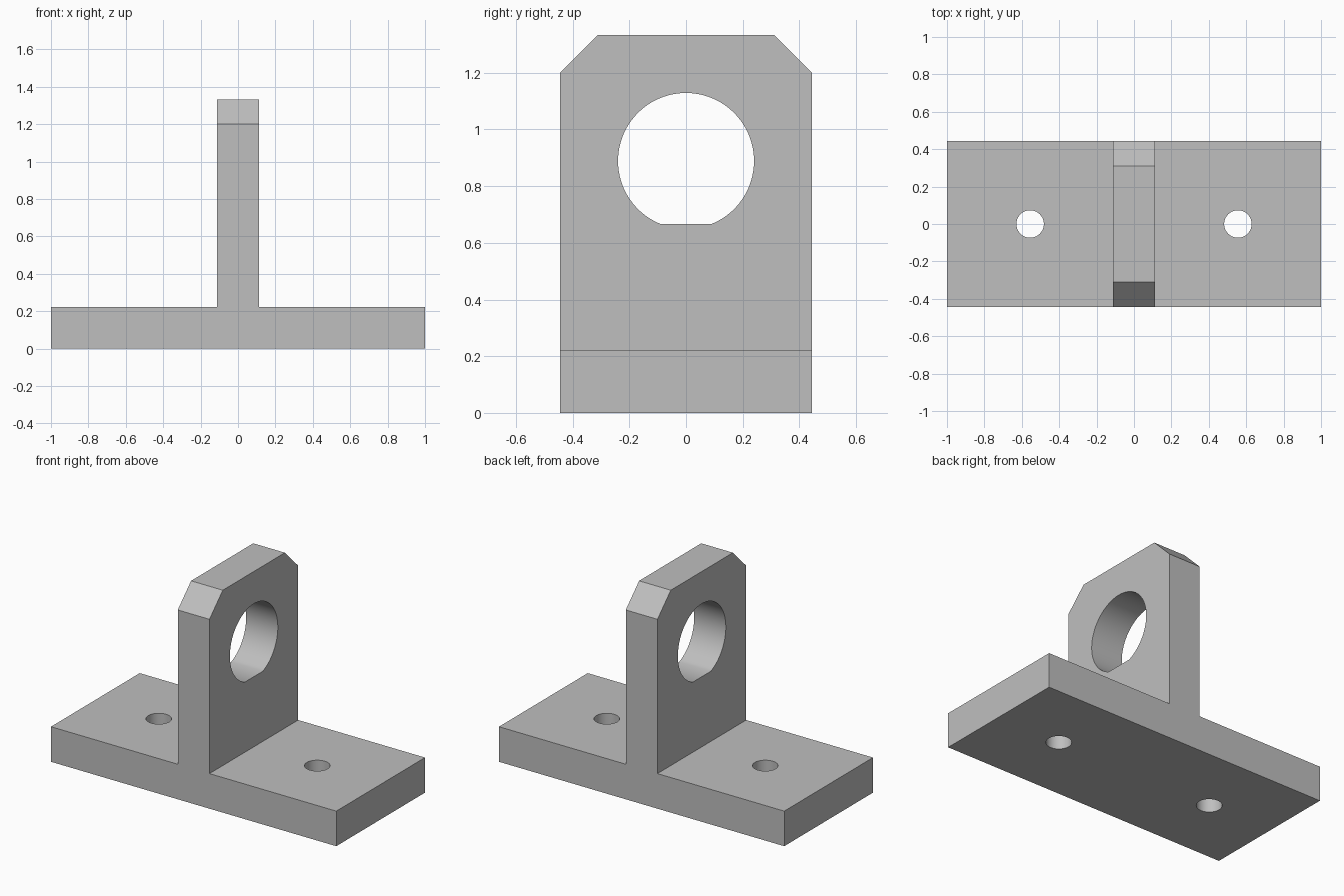
import bpy, bmesh, math
from mathutils import Vector

cube = bpy.data.objects.get("Cube")
if cube:
    bpy.data.objects.remove(cube, do_unlink=True)

U = 2 / 9                      # thickness of base and upright
HALF_DEPTH = 2 * U
HEIGHT = 6 * U
CHAMFER = 0.6 * U
BORE_Z, BORE_R = 4 * U, 0.24
BOLT_X, BOLT_R = 2.5 * U, 0.0735

grey = bpy.data.materials.new("plain grey")
grey.use_nodes = True
colour = (0.52, 0.52, 0.52, 1)
grey.diffuse_color = colour
grey.node_tree.nodes["Principled BSDF"].inputs["Base Color"].default_value = colour


def prism(name, outline, start, sweep):
    """Extrude a closed outline of 3D offsets from start along sweep."""
    bm = bmesh.new()
    verts = [bm.verts.new(Vector(start) + Vector(p)) for p in outline]
    face = bm.faces.new(verts)
    result = bmesh.ops.extrude_face_region(bm, geom=[face])
    moved = [v for v in result["geom"] if isinstance(v, bmesh.types.BMVert)]
    bmesh.ops.translate(bm, verts=moved, vec=sweep)
    bmesh.ops.recalc_face_normals(bm, faces=bm.faces)
    mesh = bpy.data.meshes.new(name)
    bm.to_mesh(mesh)
    bm.free()
    mesh.materials.append(grey)
    obj = bpy.data.objects.new(name, mesh)
    bpy.context.collection.objects.link(obj)
    return obj


def arc(radius, a, b, steps):
    return [(radius * math.cos(a + (b - a) * i / steps),
             radius * math.sin(a + (b - a) * i / steps)) for i in range(steps + 1)]


# Base plate and upright as one T-shaped section
half = [(1, 0), (1, U), (U / 2, U), (U / 2, HEIGHT)]
section = half + [(-x, z) for x, z in reversed(half)]
bracket = prism("mounting_bracket", [(x, 0, z) for x, z in section],
                (0, -HALF_DEPTH, 0), (0, 2 * HALF_DEPTH, 0))

cutters = []
# Bore with a flat at its bottom
flat = math.asin((3 * U - BORE_Z) / BORE_R)
bore = [(0, y, z) for y, z in arc(BORE_R, flat, math.pi - flat, 64)]
cutters.append(prism("bore_cutter", bore, (-U, 0, BORE_Z), (2 * U, 0, 0)))

for side in (-1, 1):
    # Bolt holes through the base
    ring = [(x, y, 0) for x, y in arc(BOLT_R, 0, 2 * math.pi, 48)[:-1]]
    cutters.append(prism("bolt_hole_cutter", ring,
                         (side * BOLT_X, 0, -U), (0, 0, 3 * U)))
    # Chamfered top corners
    c = 2 * CHAMFER
    corner = [(0, -side * c, CHAMFER), (0, side * CHAMFER, -c),
              (0, side * CHAMFER, CHAMFER)]
    corner[0] = (0, -side * c, CHAMFER)
    cutters.append(prism("chamfer_cutter", corner,
                         (-U, side * HALF_DEPTH, HEIGHT), (2 * U, 0, 0)))

# Cut, apply and remove the helpers
bpy.ops.object.select_all(action="DESELECT")
bracket.select_set(True)
bpy.context.view_layer.objects.active = bracket
for cutter in cutters:
    cutter.hide_render = True
    cut = bracket.modifiers.new("cut", "BOOLEAN")
    cut.operation, cut.solver, cut.object = "DIFFERENCE", "EXACT", cutter
    bpy.ops.object.modifier_apply(modifier=cut.name)
    bpy.data.objects.remove(cutter, do_unlink=True)

bpy.ops.object.shade_smooth_by_angle(angle=math.radians(30))
